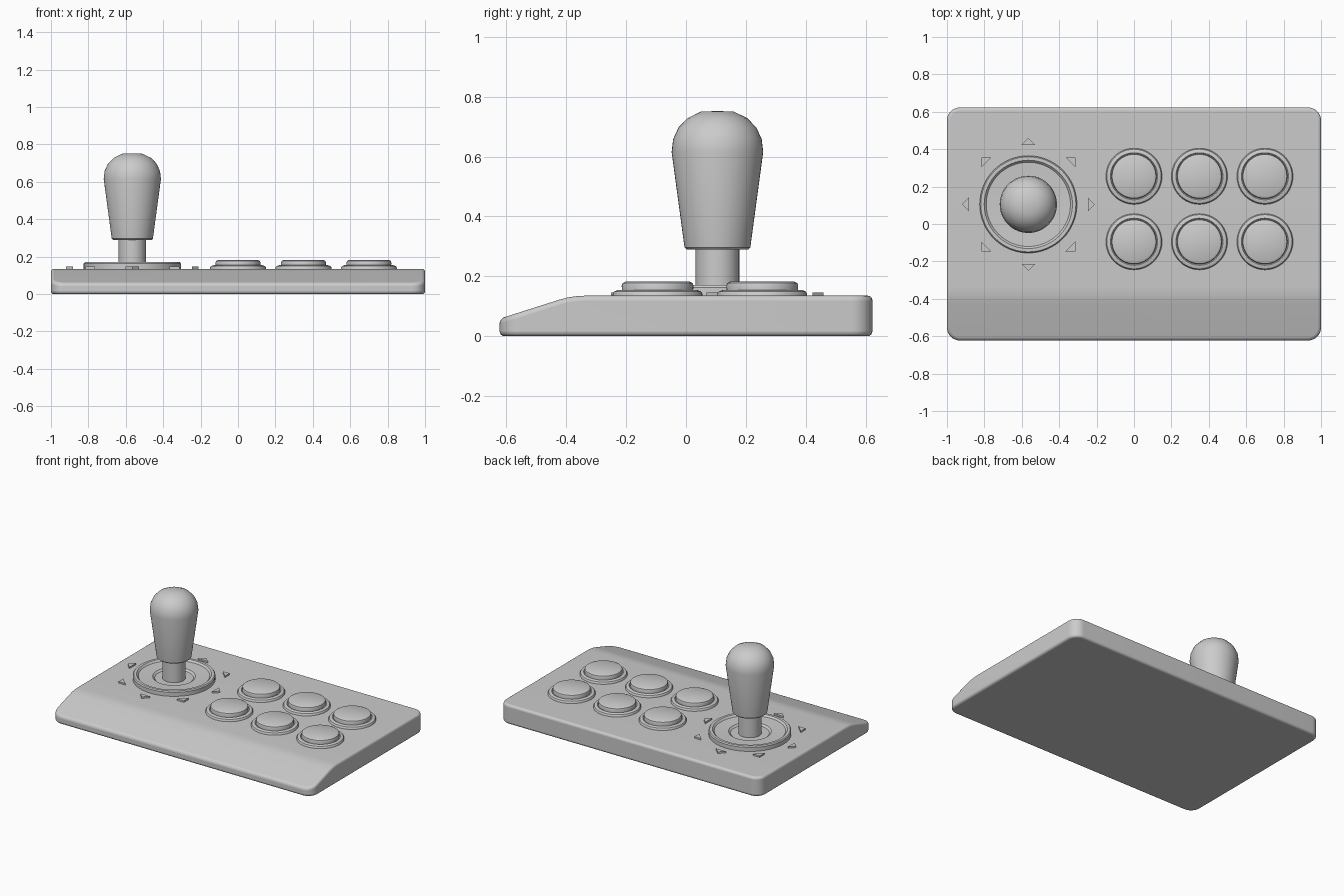
import bpy, bmesh, math
from mathutils import Matrix

if "Cube" in bpy.data.objects:
    bpy.data.objects.remove(bpy.data.objects["Cube"])

TOP = 0.135
STICK = (-0.565, 0.105)


def finish(bm, name, loc=(0, 0, 0), angle=35):
    bmesh.ops.recalc_face_normals(bm, faces=bm.faces)
    me = bpy.data.meshes.new(name)
    bm.to_mesh(me)
    bm.free()
    ob = bpy.data.objects.new(name, me)
    ob.location = loc
    bpy.context.collection.objects.link(ob)
    bpy.ops.object.select_all(action='DESELECT')
    ob.select_set(True)
    bpy.context.view_layer.objects.active = ob
    bpy.ops.object.shade_smooth_by_angle(angle=math.radians(angle))
    return ob


def lathe(name, profile, xy, n=48):
    """Spin an (r, z) profile that starts and ends on the axis."""
    bm = bmesh.new()
    vs = [bm.verts.new((r, 0, z)) for r, z in profile]
    es = [bm.edges.new(p) for p in zip(vs, vs[1:])]
    bmesh.ops.spin(bm, geom=vs + es, cent=(0, 0, 0), axis=(0, 0, 1),
                   angle=math.tau, steps=n, use_duplicate=False)
    bmesh.ops.remove_doubles(bm, verts=bm.verts, dist=1e-5)
    return finish(bm, name, (xy[0], xy[1], 0))


def prism(pts, vec):
    bm = bmesh.new()
    f = bm.faces.new([bm.verts.new(p) for p in pts])
    r = bmesh.ops.extrude_face_region(bm, geom=[f])
    bmesh.ops.translate(bm, vec=vec, verts=[v for v in r['geom'] if isinstance(v, bmesh.types.BMVert)])
    return bm


# Case: side profile with sloped wrist rest, rounded corners
side = [(-0.623, 0), (0.623, 0), (0.623, TOP), (-0.335, TOP), (-0.365, 0.1335),
        (-0.395, 0.129), (-0.425, 0.121), (-0.623, 0.058)]
bm = prism([(-1, y, z) for y, z in side], (2, 0, 0))
corners = [e for e in bm.edges
           if abs(e.verts[0].co.z - e.verts[1].co.z) > 0.03
           and abs(e.verts[0].co.y - e.verts[1].co.y) < 1e-4]
bmesh.ops.bevel(bm, geom=corners, offset=0.07, segments=8, profile=0.5, affect='EDGES')
case = finish(bm, "case")
bev = case.modifiers.new("soft_edges", 'BEVEL')
bev.width = 0.016
bev.segments = 4
bev.limit_method = 'ANGLE'
bev.angle_limit = math.radians(35)

# Stick: mounting ring with dish, shaft, bat-shaped handle
lathe("stick_ring", [(0, 0.12), (0.26, 0.12), (0.26, 0.163), (0.254, 0.17), (0.236, 0.17),
                     (0.225, 0.158), (0.135, 0.154), (0.122, 0.143), (0, 0.143)], STICK, 64)
lathe("stick_shaft", [(0, 0.13), (0.073, 0.13), (0.073, 0.3), (0, 0.3)], STICK)
lathe("stick_handle", [(0, 0.29), (0.104, 0.29), (0.11, 0.296), (0.153, 0.615), (0.148, 0.658),
                       (0.13, 0.697), (0.1, 0.728), (0.055, 0.75), (0, 0.752)], STICK)

# Direction arrows around the stick
for i in range(8):
    bm = prism([(0.355, 0, 0.12), (0.318, 0.037, 0.12), (0.318, -0.037, 0.12)], (0, 0, 0.026))
    bmesh.ops.transform(bm, matrix=Matrix.Rotation(i * math.pi / 4, 4, 'Z'), verts=bm.verts)
    finish(bm, f"direction_arrow_{i + 1}", (*STICK, 0))

# Six buttons: rim and plunger
for row, y in enumerate((0.255, -0.095)):
    for col, x in enumerate((0, 0.35, 0.70)):
        tag = f"{row + 1}_{col + 1}"
        lathe("button_rim_" + tag, [(0, 0.12), (0.15, 0.12), (0.15, 0.141), (0.145, 0.149),
                                    (0.132, 0.154), (0.126, 0.154), (0.122, 0.15), (0, 0.15)], (x, y))
        lathe("button_plunger_" + tag, [(0, 0.14), (0.118, 0.14), (0.12, 0.168), (0.117, 0.177),
                                        (0.107, 0.182), (0, 0.183)], (x, y))
